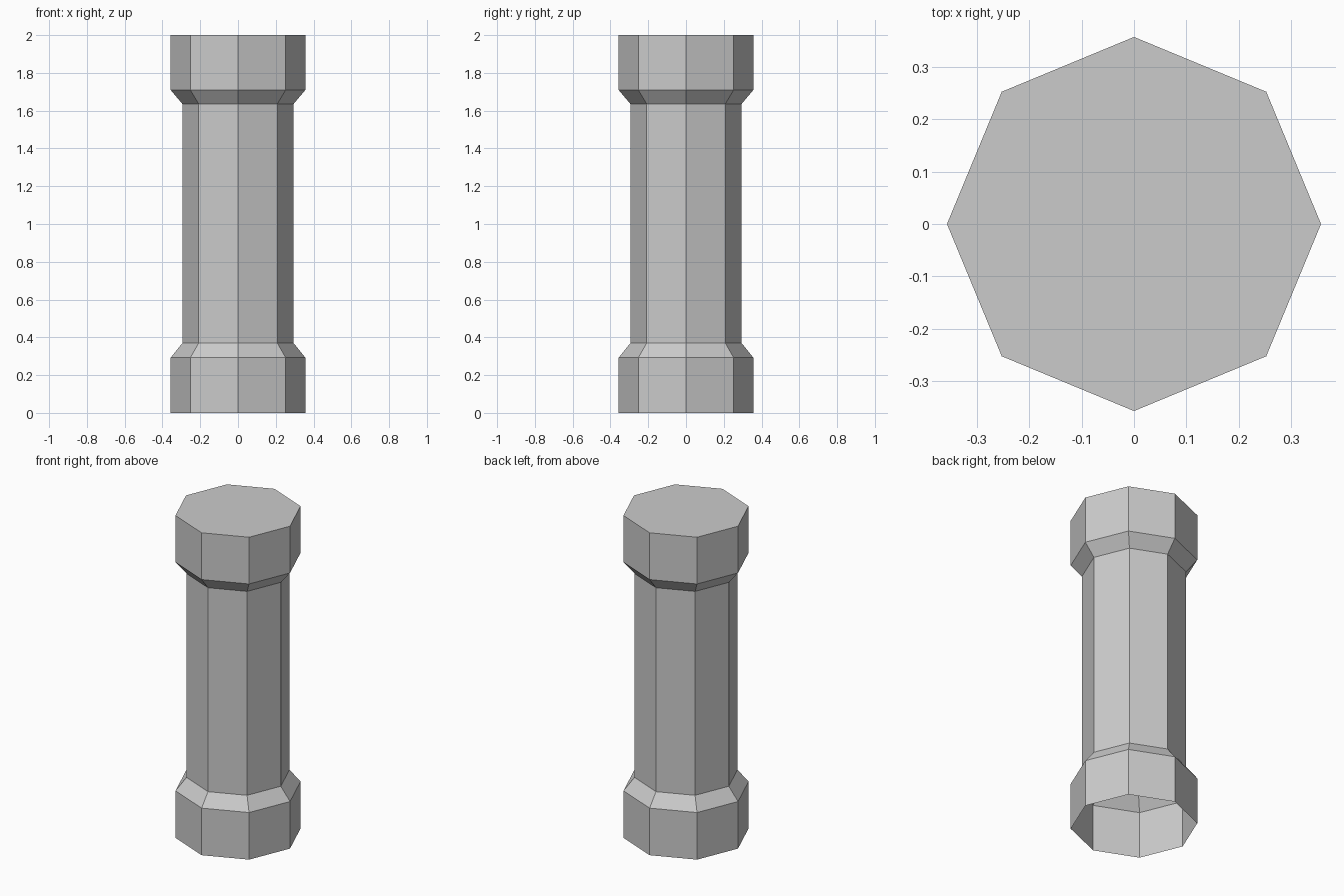
import bpy, bmesh
from math import cos, sin, tau

if "Cube" in bpy.data.objects:
    bpy.data.objects.remove(bpy.data.objects["Cube"])

SIDES = 8
# (radius, height) profile: base block, chamfer, shaft, chamfer, capital
PROFILE = [(0.357, 0.0), (0.357, 0.292), (0.294, 0.37),
           (0.294, 1.635), (0.357, 1.71), (0.357, 2.0)]

bm = bmesh.new()
rings = [[bm.verts.new((r * cos(tau * i / SIDES), r * sin(tau * i / SIDES), z))
          for i in range(SIDES)] for r, z in PROFILE]

# Side walls
for low, high in zip(rings, rings[1:]):
    for i in range(SIDES):
        j = (i + 1) % SIDES
        bm.faces.new((low[i], low[j], high[j], high[i]))

# Closed top; the underside stays open and hollow
bm.faces.new(rings[-1])

mesh = bpy.data.meshes.new("octagonal_pillar")
bm.to_mesh(mesh)
bm.free()
pillar = bpy.data.objects.new("octagonal_pillar", mesh)
bpy.context.collection.objects.link(pillar)
